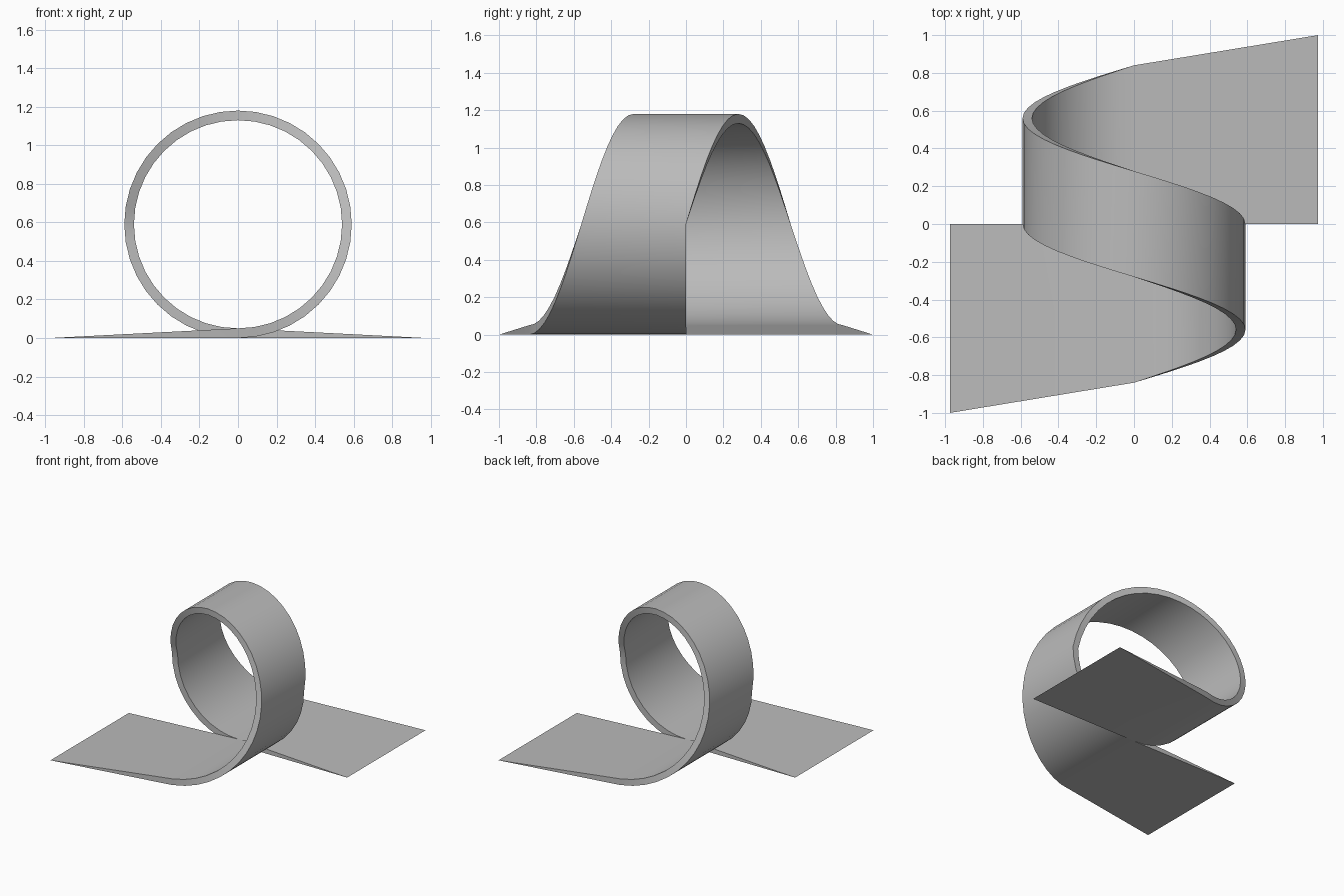
import bpy, bmesh, math

if "Cube" in bpy.data.objects:
    bpy.data.objects.remove(bpy.data.objects["Cube"])

R_OUT, R_IN, ZC = 0.59, 0.54, 0.59      # loop radii and centre height
PITCH, WIDTH, STEPS = 1.12, 0.56, 40    # sideways travel per turn, band width
END_X, END_Y = 0.975, 1.0               # far corners of the ramps

grey = bpy.data.materials.new("grey")
grey.diffuse_color = (0.5, 0.5, 0.5, 1)
grey.use_nodes = True
grey.node_tree.nodes["Principled BSDF"].inputs["Base Color"].default_value = grey.diffuse_color

bm = bmesh.new()


def end_pair(x, y0, y1):
    # knife edge where a ramp meets the ground
    a, b = bm.verts.new((x, y0, 0)), bm.verts.new((x, y1, 0))
    return [a, b, b, a]


def section(i):
    # rectangular cross-section of the band, widened to y = 0 near the ground
    t = i / STEPS
    a = 2 * math.pi * t
    front = -1.5 * WIDTH + PITCH * t
    back = front + WIDTH
    if t < 0.25:
        back = 0
    if t > 0.75:
        front = 0
    return [bm.verts.new((r * math.sin(a), y, ZC - r * math.cos(a)))
            for r, y in ((R_OUT, front), (R_OUT, back), (R_IN, back), (R_IN, front))]


# entry ramp, full loop, exit ramp
rings = [end_pair(-END_X, -END_Y, 0)]
rings += [section(i) for i in range(STEPS + 1)]
rings.append(end_pair(END_X, 0, END_Y))

# skin neighbouring sections, dropping collapsed corners at the knife edges
for p, q in zip(rings, rings[1:]):
    for k in range(4):
        n = (k + 1) % 4
        corners = list(dict.fromkeys((p[k], p[n], q[n], q[k])))
        if len(corners) > 2:
            bm.faces.new(corners)
bmesh.ops.recalc_face_normals(bm, faces=bm.faces)

mesh = bpy.data.meshes.new("loop_ramp")
bm.to_mesh(mesh)
bm.free()
mesh.materials.append(grey)
ramp = bpy.data.objects.new("loop_ramp", mesh)
bpy.context.collection.objects.link(ramp)

# smooth track surface with crisp rims
bpy.context.view_layer.objects.active = ramp
ramp.select_set(True)
bpy.ops.object.shade_smooth_by_angle(angle=math.radians(30))
